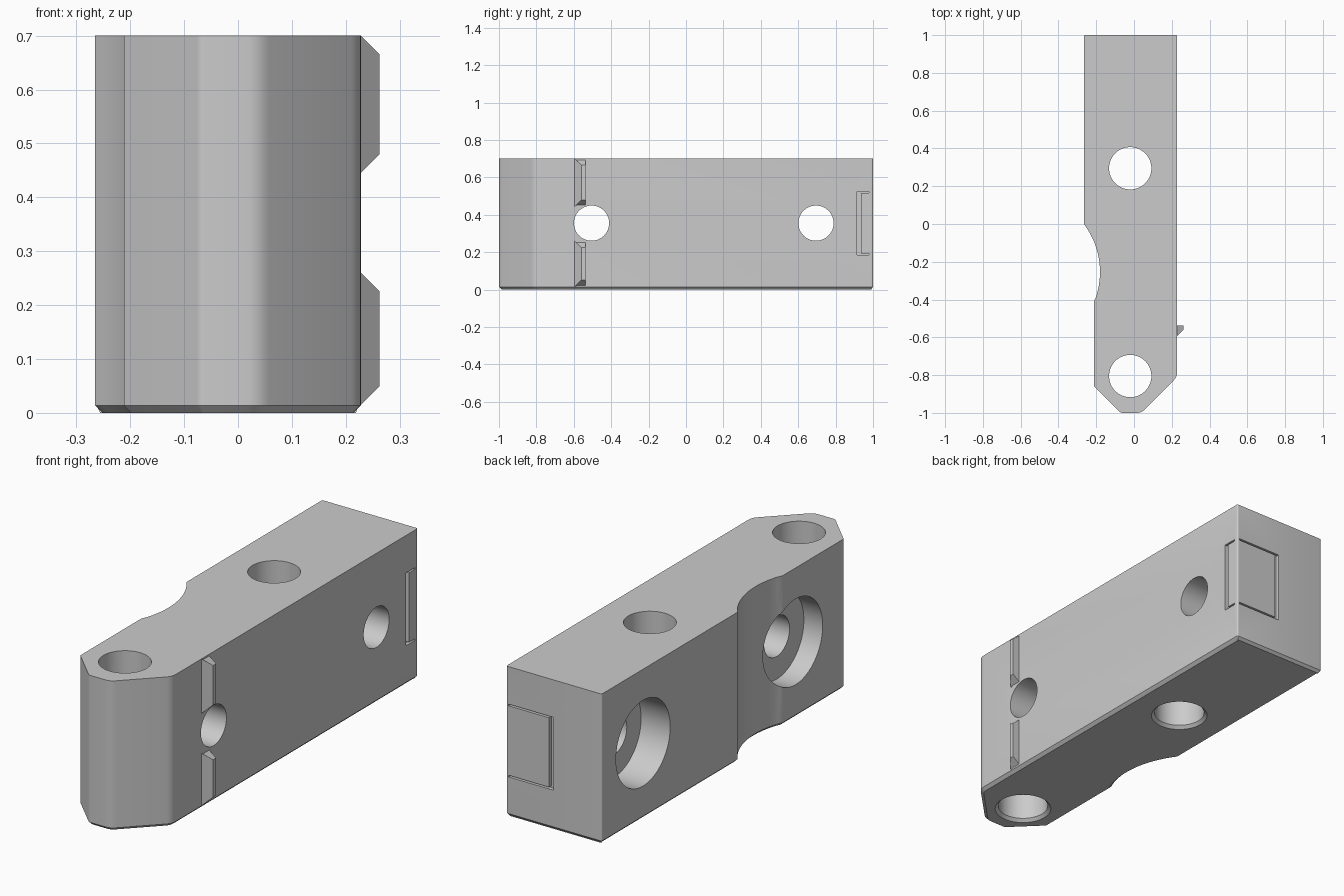
import bpy, bmesh, math
from mathutils import Matrix, Vector

if "Cube" in bpy.data.objects:
    bpy.data.objects.remove(bpy.data.objects["Cube"], do_unlink=True)

grey = bpy.data.materials.new("plain grey")
grey.use_nodes = True
GREY = (0.6, 0.6, 0.6, 1)
grey.diffuse_color = GREY
grey.node_tree.nodes["Principled BSDF"].inputs["Base Color"].default_value = GREY


def add_object(name, bm):
    bmesh.ops.recalc_face_normals(bm, faces=bm.faces)
    mesh = bpy.data.meshes.new(name)
    bm.to_mesh(mesh)
    bm.free()
    obj = bpy.data.objects.new(name, mesh)
    mesh.materials.append(grey)
    bpy.context.collection.objects.link(obj)
    return obj


def prism(points, z0, z1):
    """Extrude a plan outline between two heights."""
    bm = bmesh.new()
    face = bm.faces.new([bm.verts.new((x, y, z0)) for x, y in points])
    new = bmesh.ops.extrude_face_region(bm, geom=[face])["geom"]
    bmesh.ops.translate(bm, vec=(0, 0, z1 - z0),
                        verts=[v for v in new if isinstance(v, bmesh.types.BMVert)])
    return bm


def rounded(corners, steps=4):
    """Round each (x, y, size) corner of an outline."""
    out = []
    for i, (x, y, size) in enumerate(corners):
        p = Vector((x, y))
        if not size:
            out.append((x, y))
            continue
        a = p + (Vector(corners[i - 1][:2]) - p).normalized() * size
        b = p + (Vector(corners[(i + 1) % len(corners)][:2]) - p).normalized() * size
        for k in range(steps + 1):
            t = k / steps
            out.append(tuple(a * (1 - t) ** 2 + p * 2 * t * (1 - t) + b * t * t))
    return out


def select_only(obj):
    bpy.ops.object.select_all(action="DESELECT")
    obj.select_set(True)
    bpy.context.view_layer.objects.active = obj


def cut(target, bm):
    cutter = add_object("cutter", bm)
    cutter.hide_render = True
    mod = target.modifiers.new("cut", "BOOLEAN")
    mod.operation, mod.solver, mod.object = "DIFFERENCE", "EXACT", cutter
    select_only(target)
    bpy.ops.object.modifier_apply(modifier=mod.name)
    bpy.data.objects.remove(cutter, do_unlink=True)


def cylinder(centre, r1, r2, depth, axis="Z"):
    bm = bmesh.new()
    turn = Matrix.Rotation(math.pi / 2, 4, "Y") if axis == "X" else Matrix()
    bmesh.ops.create_cone(bm, cap_ends=True, segments=64, radius1=r1, radius2=r2,
                          depth=depth, matrix=Matrix.Translation(centre) @ turn)
    return bm


def box(low, high):
    bm = bmesh.new()
    low, high = Vector(low), Vector(high)
    bmesh.ops.create_cube(bm, size=1, matrix=Matrix.Translation((low + high) / 2)
                          @ Matrix.Diagonal((high - low).to_4d()))
    return bm


# Block outline with the shallow scoop in its -x side
LEFT, RIGHT, HEIGHT, CHAMFER = -0.265, 0.228, 0.7, 0.014
R, cy = 0.42, -0.254
cx = -0.18 - R
start, end = math.asin((-0.41 - cy) / R), math.asin(-cy / R)
scoop = [(cx + R * math.cos(a), cy + R * math.sin(a), 0)
         for a in (start + (end - start) * k / 20 for k in range(21))]
scoop[0] = (-0.212, -0.41, 0)
scoop[-1] = (LEFT, 0, 0)
outline = rounded([(LEFT, 1, 0.008), (RIGHT, 1, 0.008), (RIGHT, -0.81, 0.025),
                   (0.04, -1, 0.025), (-0.07, -1, 0.01), (-0.212, -0.86, 0)] + scoop)
bm = prism(outline, 0, HEIGHT)
bottom = [e for e in bm.edges if all(v.co.z < 0.001 for v in e.verts)]
bmesh.ops.bevel(bm, geom=bottom, offset=CHAMFER, segments=1, affect="EDGES")
block = add_object("block", bm)

# Vertical holes, chamfered at the bottom
for y in (0.295, -0.805):
    cut(block, cylinder((-0.02, y, 0.35), 0.112, 0.112, 1))
    cut(block, cylinder((-0.02, y, 0), 0.112 + 2 * CHAMFER, 0.112, 2 * CHAMFER))

# Cross holes with wide counterbores on the -x side
for y in (0.695, -0.505):
    cut(block, cylinder((0, y, 0.355), 0.094, 0.094, 1, "X"))
    cut(block, cylinder((-0.265, y, 0.355), 0.2, 0.2, 0.3, "X"))

# Slots outlining the panel that wraps the back corner
D, z0, z1 = 0.018, 0.185, 0.525
cut(block, box((RIGHT - D, 0.913, z0), (RIGHT + D, 0.935, z1)))
cut(block, box((-0.015, 1 - D, z0), (0.007, 1 + D, z1)))
for z in (z0, z1 - 0.008):
    cut(block, box((RIGHT - D, 0.92, z), (RIGHT + D, 0.978, z + 0.008)))
    cut(block, box((0, 1 - D, z), (0.215, 1 + D, z + 0.008)))

# Two wedge ribs on the +x side, tapered at both ends
ribs = []
for name, low, high in (("lower_rib", 0.015, 0.26), ("upper_rib", 0.445, 0.7)):
    bm = prism([(RIGHT - 0.01, -0.537), (0.263, -0.537), (0.263, -0.56),
                (RIGHT, -0.595), (RIGHT - 0.01, -0.595)], low, high)
    for v in bm.verts:
        inset = max(0, v.co.x - RIGHT)
        v.co.z += inset if v.co.z < (low + high) / 2 else -inset
    ribs.append(add_object(name, bm))

for obj in [block] + ribs:
    select_only(obj)
    bpy.ops.object.shade_smooth_by_angle(angle=math.radians(30))
